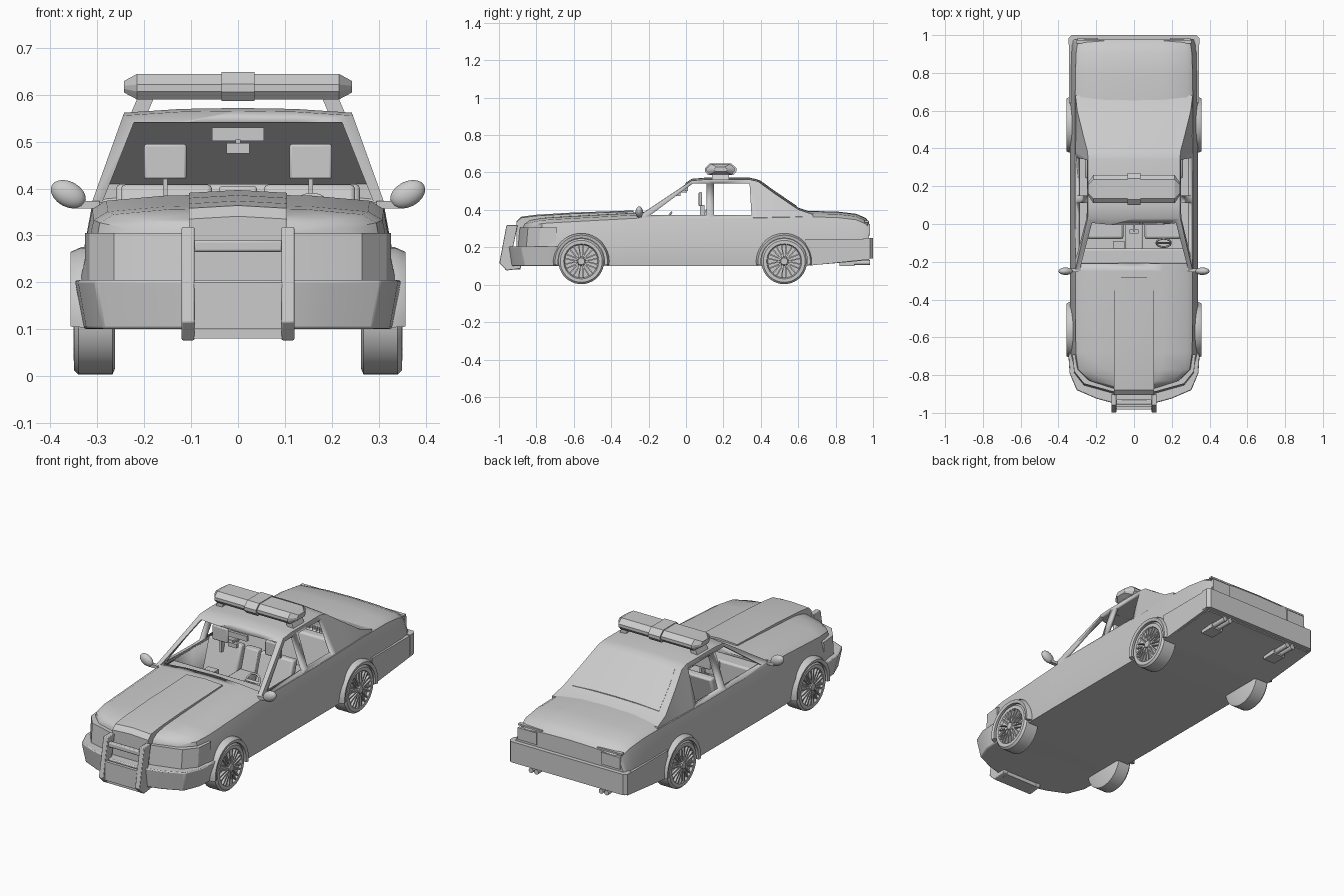
import bpy, bmesh, math
from mathutils import Matrix, Vector

if "Cube" in bpy.data.objects:
    bpy.data.objects.remove(bpy.data.objects["Cube"])

grey = bpy.data.materials.new("plain grey")
grey.use_nodes = True
grey.diffuse_color = (0.6, 0.6, 0.6, 1)
grey.node_tree.nodes["Principled BSDF"].inputs["Base Color"].default_value = (0.6, 0.6, 0.6, 1)


def finish(name, bm, mirror=False, bevel=0, angle=30):
    bmesh.ops.recalc_face_normals(bm, faces=bm.faces)
    mesh = bpy.data.meshes.new(name)
    bm.to_mesh(mesh)
    bm.free()
    ob = bpy.data.objects.new(name, mesh)
    mesh.materials.append(grey)
    bpy.context.collection.objects.link(ob)
    if bevel:
        mod = ob.modifiers.new("bevel", 'BEVEL')
        mod.width, mod.segments = bevel, 2
    if mirror:
        ob.modifiers.new("mirror", 'MIRROR')
    bpy.ops.object.select_all(action='DESELECT')
    ob.select_set(True)
    bpy.context.view_layer.objects.active = ob
    bpy.ops.object.shade_smooth_by_angle(angle=math.radians(angle))
    return ob


def bridge(rings, closed=False):
    """Skin a list of equal rings of points and cap the ends."""
    bm = bmesh.new()
    vs = [[bm.verts.new(p) for p in r] for r in rings]
    pairs = list(zip(vs, vs[1:])) + ([(vs[-1], vs[0])] if closed else [])
    n = len(vs[0])
    for a, b in pairs:
        for i in range(n):
            j = (i + 1) % n
            bm.faces.new((a[i], a[j], b[j], b[i]))
    if not closed:
        bm.faces.new(vs[0])
        bm.faces.new(vs[-1])
    return bm


def both(pts):
    """Complete a half outline by reflecting it in x."""
    return pts + [(-x, v) for x, v in reversed(pts) if x > 0]


def loft(name, sections, **kw):
    rings = [[(x, y, z) for x, z in both(half)] for y, half in sections]
    return finish(name, bridge(rings), **kw)


def prism_x(name, yz, x0, x1, **kw):
    return finish(name, bridge([[(x, y, z) for y, z in yz] for x in (x0, x1)]), **kw)


def plan(name, half, z0, z1, sx=1, sy=1, **kw):
    low = [(x * sx, y * sy, z0) for x, y in both(half)]
    return finish(name, bridge([low, [(x, y, z1) for x, y in both(half)]]), **kw)


def box(name, x, y, z, **kw):
    return prism_x(name, [(y[0], z[0]), (y[1], z[0]), (y[1], z[1]), (y[0], z[1])], *x, **kw)


def cut(ob, cutters):
    bpy.context.view_layer.objects.active = ob
    for c in cutters:
        c.hide_render = True
        mod = ob.modifiers.new("cut", 'BOOLEAN')
        mod.object, mod.operation, mod.solver = c, 'DIFFERENCE', 'EXACT'
        bpy.ops.object.modifier_apply(modifier=mod.name)


def pillar_x(z):
    return 0.312 - (z - 0.37) * 0.36


# Lower body: y, half widths at sill, waist and shoulder, bottom and top heights
body = loft("body", [(y, [(0, zb), (wb, zb), (wm, 0.21), (wt, zt - 0.02), (wt - 0.03, zt - 0.002),
                          (wt * 0.5, zt + 0.009), (0, zt + 0.012)])
                     for y, wb, wm, wt, zb, zt in [
    (-0.87, .12, .12, .11, .12, .325), (-0.83, .24, .25, .235, .11, .335),
    (-0.77, .31, .315, .295, .105, .347), (-0.68, .325, .335, .308, .10, .353),
    (-0.25, .33, .34, .311, .10, .376), (0.35, .33, .34, .312, .10, .376),
    (0.62, .33, .34, .312, .10, .382), (0.80, .33, .34, .31, .115, .38),
    (0.91, .33, .338, .306, .125, .367), (0.96, .327, .336, .298, .13, .345),
    (0.978, .325, .334, .292, .13, .325)]])

# Cabin shell, hollowed and with open windows
cabin = loft("cabin", [(y, [(0, .352), (.311, .352), (pillar_x(z), z), (pillar_x(z) * .5, z + c * .8), (0, z + c)])
                       for y, z, c in [(-.25, .37, .005), (.03, .556, .01), (.1, .562, .01), (.34, .562, .01),
                                       (.385, .552, .01), (.47, .49, .01), (.6, .402, .01), (.68, .375, .01)]])
cavity = loft("cavity_cutter", [(y, [(0, .16), (.285, .16), (.29, .37), (pillar_x(z) - .02, z), (0, z)])
                                for y, z in [(-.21, .385), (.03, .54), (.35, .54), (.54, .41)]])
front_window = prism_x("front_window_cutter", [(-.19, .372), (.035, .54), (.11, .54), (.11, .372)], -.5, .5)
rear_window = prism_x("rear_window_cutter", [(.15, .372), (.15, .54), (.34, .54), (.35, .372)], -.5, .5)
screen = both([(.288, .374), (.222, .541)])
windscreen = finish("windscreen_cutter", bridge([[(x, y, z) for x, z in screen] for y in (-.4, .1)]))
cut(body, [cavity])
cut(cabin, [cavity, front_window, rear_window, windscreen])
for c in (cavity, front_window, rear_window, windscreen):
    bpy.data.objects.remove(c)

# Rear glass plate
loft("rear_glass", [(y, [(0, z), (w, z - .002), (w, z + .004), (w * .5, z + .012), (0, z + .014)])
                    for y, z, w in [(.392, .547, .21), (.47, .49, .232), (.592, .4075, .255)]])

# Bonnet bulge and grille nose
loft("bonnet_bulge", [(y, [(0, .2), (.105, .2), (.105, z), (0, z + .006)])
                      for y, z in [(-.905, .335), (-.88, .358), (-.8, .368), (-.6, .38), (-.28, .391)]])

# Bumpers, headlights and tail lights
plan("front_bumper", [(0, -.63), (.333, -.63), (.348, -.70), (.342, -.79), (.305, -.88),
                      (.2, -.925), (.1, -.952), (0, -.956)], .1, .205, .945, .985, bevel=.006)
plan("headlight_band", [(0, -.69), (.326, -.69), (.317, -.78), (.265, -.845), (.11, -.888), (0, -.89)],
     .205, .305, 1.0, 1.01)
prism_x("rear_skirt", [(.64, .1), (.64, .245), (.98, .245), (.98, .135)], -.343, .343)
plan("rear_bumper", [(0, .95), (.346, .95), (.346, .985), (.33, 1), (0, 1)], .14, .25)
box("tail_light", (.19, .3), (.97, .984), (.262, .325), mirror=True)
box("tail_light_trim", (.16, .305), (.955, .975), (.333, .342), mirror=True)

# Push guard
prism_x("guard_upright", [(-.96, .318), (-.9, .318), (-.925, .2), (-.875, .13), (-.885, .085),
                          (-.96, .076), (-.998, .115)], .093, .12, mirror=True, bevel=.003)
box("guard_lower_plate", (-.095, .095), (-.965, -.885), (.08, .1))
box("guard_front_plate", (-.095, .095), (-.982, -.965), (.1, .2))
box("guard_top_bar", (-.095, .095), (-.955, -.93), (.265, .29), bevel=.005)


# Wheels with spokes and flared arches
def turn(cy, r, a, x):
    return (x, cy + r * math.cos(a), .125 + r * math.sin(a))


for label, cy in (("front", -.56), ("rear", .525)):
    tyre = [(.0, .262), (.108, .262), (.122, .268), (.122, .34), (.112, .35), (.094, .35), (.088, .338), (.0, .338)]
    bm = bridge([[turn(cy, max(r, .001), k * math.tau / 40, x) for r, x in tyre] for k in range(40)], True)
    finish(label + "_wheel", bm, mirror=True)
    bm = bmesh.new()
    for k in range(10):
        a = k * math.tau / 10
        place = Matrix.Translation((.344, cy, .125)) @ Matrix.Rotation(a, 4, 'X')
        for side in (-1, 1):
            local = Matrix.Translation((0, side * .009, .054)) @ Matrix.Rotation(side * -.08, 4, 'X')
            bmesh.ops.create_cube(bm, size=1, matrix=place @ local @ Matrix.Diagonal((.014, .007, .075, 1)))
    axle = Matrix.Translation((.346, cy, .125)) @ Matrix.Rotation(math.pi / 2, 4, 'Y')
    bmesh.ops.create_cone(bm, cap_ends=True, segments=20, radius1=.026, radius2=.018, depth=.02, matrix=axle)
    finish(label + "_spokes", bm, mirror=True)
    arch = [(.124, .31), (.124, .353), (.14, .357), (.15, .335), (.15, .31)]
    bm = bridge([[turn(cy, r, math.radians(-8 + 196 * k / 24), x) for r, x in arch] for k in range(25)])
    finish(label + "_arch", bm, mirror=True)

# Roof light bar
bar = [(.125, .59), (.11, .607), (.11, .622), (.135, .645), (.235, .645), (.26, .622), (.26, .607), (.245, .59)]


def scaled(f, x):
    return [(x, .185 + (y - .185) * f, .617 + (z - .617) * f) for y, z in bar]


finish("light_bar", bridge([scaled(.45, -.243), scaled(1, -.215), scaled(1, .215), scaled(.45, .243)]), angle=20)
finish("light_bar_centre", bridge([scaled(1.13, -.035), scaled(1.13, .035)]), angle=20)
foot = [[(x + dx, y, z) for x, y in ((.18, .14), (.215, .14), (.215, .23), (.18, .23))]
        for z, dx in ((.55, .018), (.592, 0))]
finish("light_bar_foot", bridge(foot), mirror=True)

# Door mirrors
bm = bmesh.new()
shape = Matrix.Translation((.362, -.25, .388)) @ Matrix.Rotation(-.5, 4, 'Y') @ Matrix.Diagonal((.04, .02, .027, 1))
bmesh.ops.create_uvsphere(bm, u_segments=16, v_segments=10, radius=1, matrix=shape)
finish("door_mirror", bm, mirror=True, angle=60)
box("mirror_stem", (.295, .35), (-.255, -.235), (.358, .374), mirror=True)

# Twin exhausts
bm = bmesh.new()
for x in (.19, .222):
    spot = Matrix.Translation((x, .93, .118)) @ Matrix.Rotation(math.pi / 2, 4, 'X')
    bmesh.ops.create_cone(bm, cap_ends=True, segments=14, radius1=.013, radius2=.013, depth=.11, matrix=spot)
finish("exhaust", bm, mirror=True)
box("exhaust_box", (.17, .24), (.82, .9), (.1, .14), mirror=True)

# Interior: dashboard, console, seats
box("dashboard", (-.285, .285), (-.215, -.13), (.2, .365), bevel=.01)
box("console", (-.045, .045), (-.14, .1), (.16, .3), bevel=.005)
box("console_screen", (-.11, -.05), (-.13, -.09), (.3, .36))
box("front_seat_base", (.055, .25), (-.08, .12), (.16, .25), mirror=True, bevel=.015)
prism_x("front_seat_back", [(.05, .24), (.1, .24), (.15, .405), (.108, .41)], .055, .25, mirror=True, bevel=.01)
prism_x("centre_seat_back", [(.06, .24), (.1, .24), (.148, .405), (.112, .405)], -.04, .04, bevel=.005)
box("headrest", (.11, .2), (.068, .086), (.42, .495), mirror=True, bevel=.005)
box("headrest_post", (.15, .16), (.074, .1), (.36, .425), mirror=True)
box("rear_seat_base", (-.26, .26), (.24, .42), (.16, .25), bevel=.015)
prism_x("rear_seat_back", [(.36, .24), (.45, .24), (.45, .41), (.4, .41)], -.26, .26, bevel=.01)
box("rear_view_mirror", (-.055, .055), (-.005, .01), (.502, .53))
box("dash_camera", (-.025, .025), (-.05, -.03), (.475, .497))
box("camera_arm", (-.005, .005), (-.04, .005), (.493, .505))

# Steering wheel
tilt = Matrix.Translation((.157, -.1, .355)) @ Matrix.Rotation(math.radians(55), 4, 'X')
rings = []
for k in range(24):
    a = k * math.tau / 24
    rings.append([tilt @ Vector(((.038 + .005 * math.cos(b)) * math.cos(a),
                                 (.038 + .005 * math.cos(b)) * math.sin(a), .005 * math.sin(b)))
                  for b in [j * math.tau / 8 for j in range(8)]])
bm = bridge(rings, True)
bmesh.ops.create_cube(bm, size=1, matrix=tilt @ Matrix.Diagonal((.076, .012, .006, 1)))
finish("steering_wheel", bm, angle=60)
